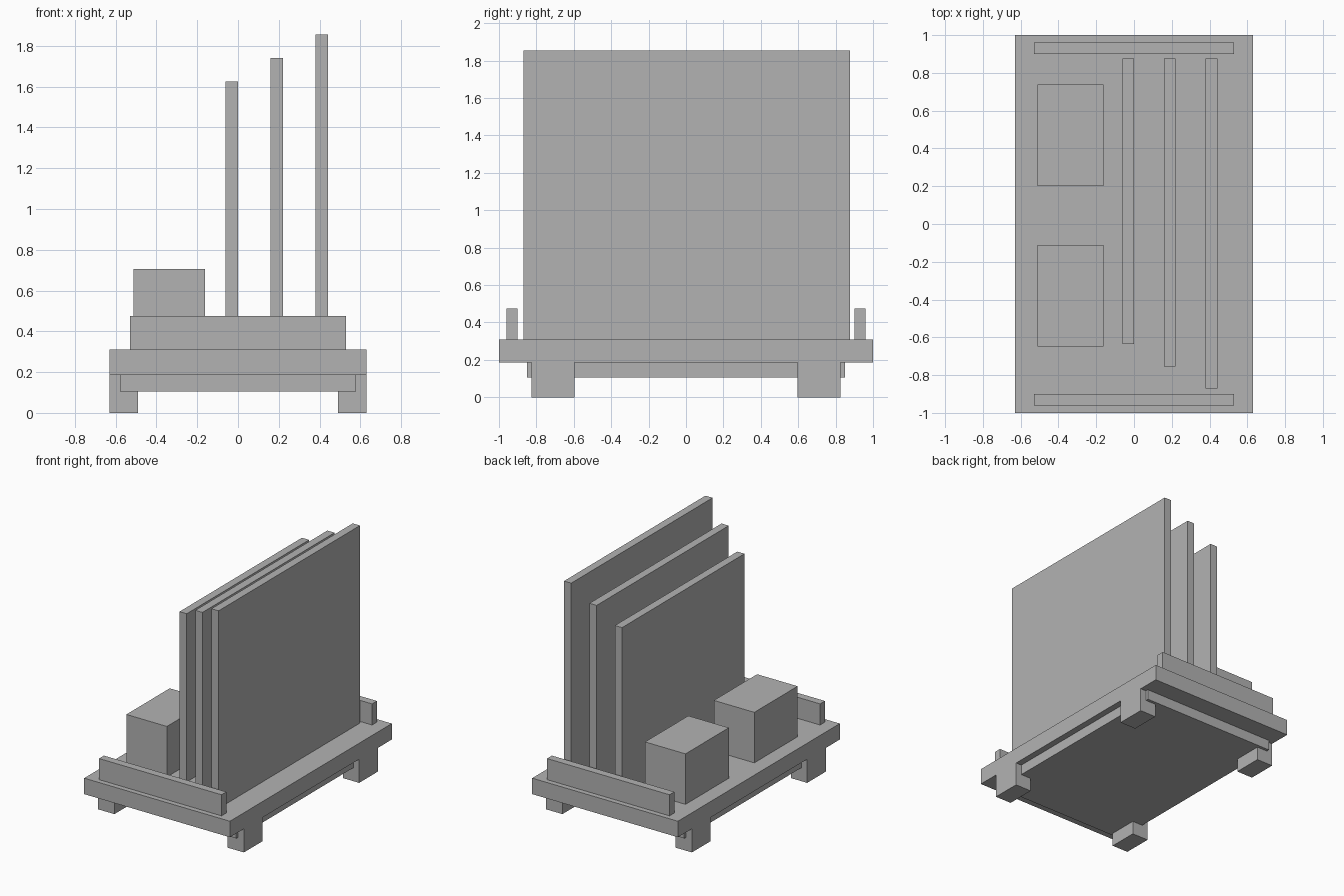
import bpy
import bmesh
from mathutils import Vector

cube = bpy.data.objects.get("Cube")
if cube:
    bpy.data.objects.remove(cube, do_unlink=True)

GREY = (0.45, 0.45, 0.45, 1.0)
grey = bpy.data.materials.new("plain_grey")
grey.use_nodes = True
grey.diffuse_color = GREY
grey.node_tree.nodes["Principled BSDF"].inputs["Base Color"].default_value = GREY


def box(name, x, y, z):
    """Make a box from its (low, high) extent on each axis."""
    low, high = (Vector(corner) for corner in zip(x, y, z))
    bm = bmesh.new()
    bmesh.ops.create_cube(bm, size=1)
    bmesh.ops.scale(bm, vec=high - low, verts=bm.verts)
    mesh = bpy.data.meshes.new(name)
    bm.to_mesh(mesh)
    bm.free()
    mesh.materials.append(grey)
    obj = bpy.data.objects.new(name, mesh)
    obj.location = (low + high) / 2
    bpy.context.collection.objects.link(obj)
    return obj


def span(centre, size):
    return centre - size / 2, centre + size / 2


DECK_BOTTOM, DECK_TOP = 0.185, 0.31

# Deck and the thinner plate under it
box("deck", span(0, 1.26), span(0, 2), (DECK_BOTTOM, DECK_TOP))
box("under_plate", span(0, 1.16), span(0, 1.70), (0.105, DECK_BOTTOM))

# Feet at the four corners, flush with the deck sides
for side, sx in (("left", 1), ("right", -1)):
    for end, sy in (("front", -1), ("back", 1)):
        box(f"{end}_{side}_foot", span(sx * 0.56, 0.14),
            span(sy * 0.712, 0.23), (0, DECK_BOTTOM))

# End rails
for end, sy in (("front", -1), ("back", 1)):
    box(f"{end}_rail", span(0, 1.06), span(sy * 0.93, 0.06), (DECK_TOP, 0.475))

# Upright panels, growing taller and longer towards the left
for name, x, front, top in (("short_panel", -0.03, -0.635, 1.625),
                            ("middle_panel", 0.19, -0.755, 1.74),
                            ("tall_panel", 0.41, -0.87, 1.855)):
    box(name, span(x, 0.062), (front, 0.877), (DECK_TOP, top))

# Two blocks on the right half of the deck
for end, y in (("front", -0.38), ("back", 0.47)):
    box(f"{end}_block", span(-0.337, 0.35), span(y, 0.535), (DECK_TOP, 0.705))
